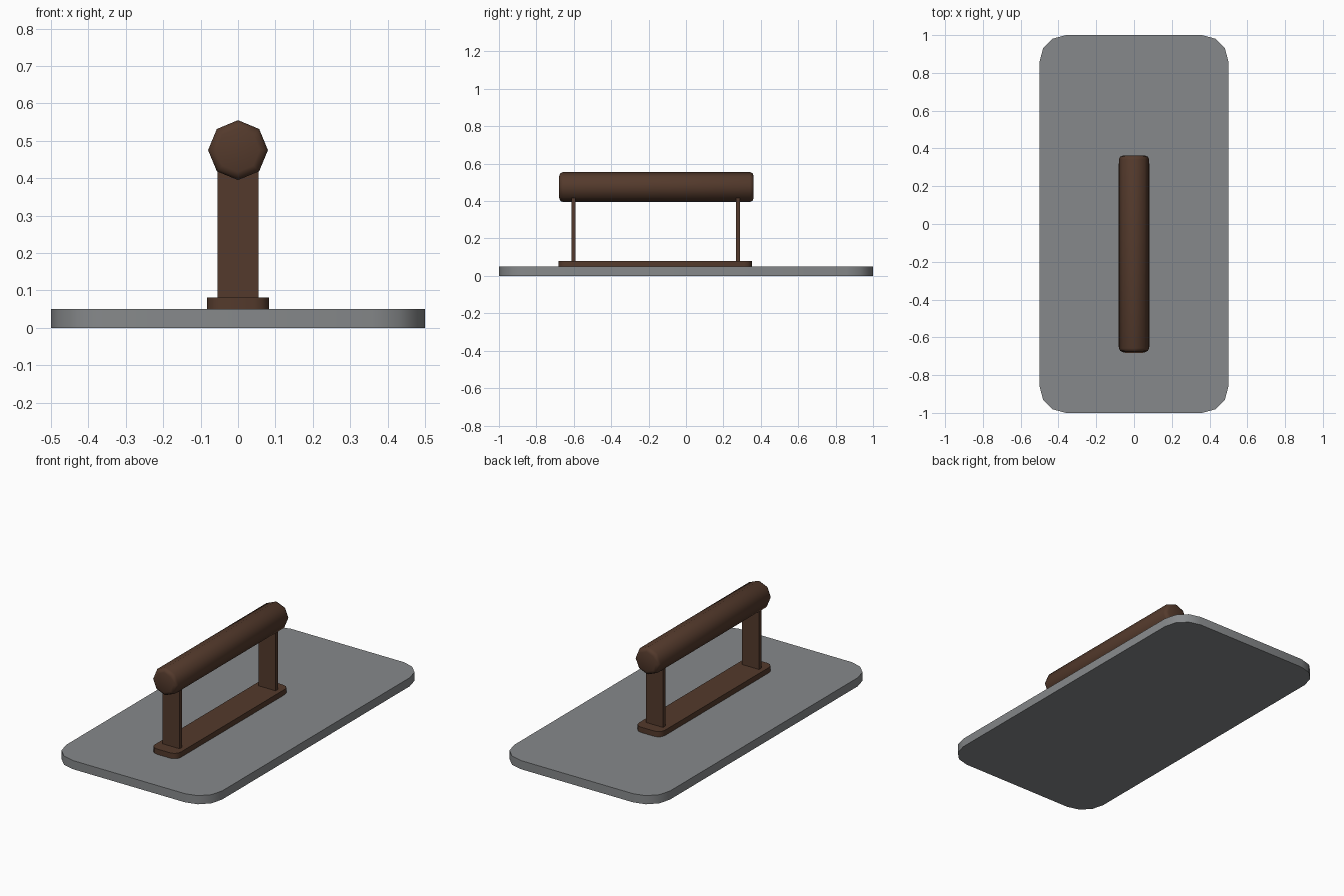
import bpy, bmesh, math
from mathutils import Matrix

if "Cube" in bpy.data.objects:
    bpy.data.objects.remove(bpy.data.objects["Cube"])


def material(name, rgb):
    m = bpy.data.materials.new(name)
    m.diffuse_color = (*rgb, 1)
    m.use_nodes = True
    m.node_tree.nodes["Principled BSDF"].inputs["Base Color"].default_value = m.diffuse_color
    return m


STEEL = material("grey_steel", (0.24, 0.25, 0.258))
WOOD = material("brown_wood", (0.088, 0.042, 0.025))


def finish(bm, name, mat, angle):
    bmesh.ops.recalc_face_normals(bm, faces=bm.faces)
    me = bpy.data.meshes.new(name)
    bm.to_mesh(me)
    bm.free()
    me.materials.append(mat)
    ob = bpy.data.objects.new(name, me)
    bpy.context.collection.objects.link(ob)
    bpy.ops.object.select_all(action='DESELECT')
    ob.select_set(True)
    bpy.context.view_layer.objects.active = ob
    bpy.ops.object.shade_smooth_by_angle(angle=math.radians(angle))
    return ob


def slab(name, mat, x, y0, y1, z0, z1, radius=0, segments=3):
    """Box centred on x = 0, with optionally rounded upright corners."""
    bm = bmesh.new()
    bmesh.ops.create_cube(bm, size=1, matrix=Matrix.Translation(
        (0, (y0 + y1) / 2, (z0 + z1) / 2)) @ Matrix.Diagonal((2 * x, y1 - y0, z1 - z0, 1)))
    if radius:
        upright = [e for e in bm.edges
                   if abs(e.verts[0].co.z - e.verts[1].co.z) > 1e-4]
        bmesh.ops.bevel(bm, geom=upright, offset=radius, segments=segments,
                        profile=0.5, affect='EDGES')
    return finish(bm, name, mat, 40)


# Flat trowel plate and the handle's mounting strip
slab("plate", STEEL, 0.5, -1, 1, 0, 0.05, 0.14)
slab("handle_base", WOOD, 0.083, -0.683, 0.352, 0.05, 0.081, 0.04)

# Two thin posts
for name, y in (("front_post", -0.602), ("back_post", 0.278)):
    slab(name, WOOD, 0.055, y - 0.011, y + 0.011, 0.07, 0.43)

# Eight-sided grip with softened ends
bm = bmesh.new()
bmesh.ops.create_cone(bm, cap_ends=True, segments=8, radius1=0.08, radius2=0.08, depth=1.04,
                      matrix=Matrix.Translation((0, -0.158, 0.475)) @ Matrix.Rotation(math.pi / 2, 4, 'X'))
rims = [e for e in bm.edges if abs(e.verts[0].co.y - e.verts[1].co.y) < 1e-4]
bmesh.ops.bevel(bm, geom=rims, offset=0.02, segments=2, profile=0.5, affect='EDGES')
finish(bm, "grip", WOOD, 60)
